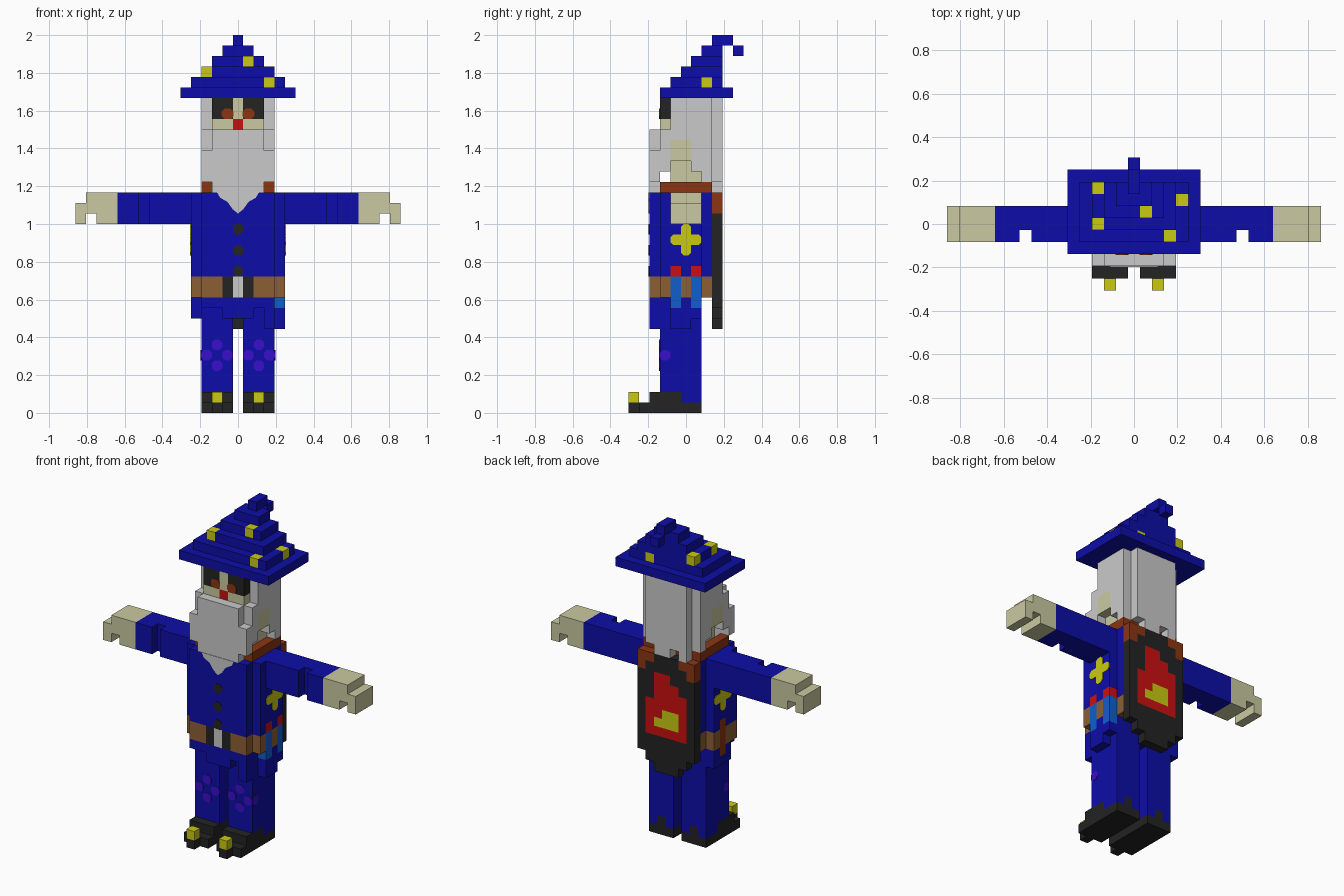
import bpy, bmesh, math
from mathutils import Vector

if "Cube" in bpy.data.objects:
    bpy.data.objects.remove(bpy.data.objects["Cube"])

U = 2 / 36          # edge of one cube


def linear(c):
    c /= 255
    return c / 12.92 if c <= 0.04045 else ((c + 0.055) / 1.055) ** 2.4


PALETTE = {
    "robe_blue": (13, 13, 168), "hair_grey": (202, 202, 202), "skin": (202, 202, 162),
    "charcoal": (35, 35, 35), "yellow": (202, 202, 18), "belt_brown": (140, 94, 52),
    "rust_brown": (139, 53, 18), "red": (202, 16, 16), "vial_blue": (16, 94, 204),
    "purple": (58, 14, 204),
}
MATS = {}
for name, rgb in PALETTE.items():
    m = bpy.data.materials.new(name)
    m.diffuse_color = (*[linear(c) for c in rgb], 1)
    m.use_nodes = True
    m.node_tree.nodes["Principled BSDF"].inputs["Base Color"].default_value = m.diffuse_color
    MATS[name] = m

grid = {}           # cell -> (part, colour)


def span(v):
    return range(v, v + 1) if isinstance(v, int) else range(v[0], v[1] + 1)


def fill(part, colour, x, y, z, mirror=False):
    """Fill an inclusive block of cells; a colour of None clears it."""
    for i in span(x):
        for j in span(y):
            for k in span(z):
                for c in {(i, j, k), (-i if mirror else i, j, k)}:
                    if colour:
                        grid[c] = (part, colour)
                    else:
                        grid.pop(c, None)


# Legs and shoes
fill("legs", "robe_blue", (1, 3), (-2, 1), (1, 10), True)
fill("shoes", "charcoal", (1, 3), (-4, 1), 0, True)
fill("shoes", "charcoal", (1, 3), (-3, -1), 1, True)
fill("shoes", "charcoal", 2, 1, 1, True)
fill("shoes", "charcoal", 2, -5, 0, True)
fill("shoe_bobbles", "yellow", 2, -5, 1, True)

# Robe body with stepped corners, belt and ragged skirt
for part, colour, z in (("robe", "robe_blue", (13, 20)), ("belt", "belt_brown", (11, 12))):
    fill(part, colour, (-3, 3), (-3, 2), z)
    fill(part, colour, (-4, 4), (-2, 1), z)
fill("belt", "charcoal", (-1, 1), -3, (11, 12))
fill("buckle", "hair_grey", 0, -3, (11, 12))
fill("skirt", "robe_blue", (-3, 3), -3, 10)
fill("skirt", "robe_blue", (-1, 1), -3, 9)
fill("skirt", "robe_blue", 3, -3, (8, 9))
fill("skirt", "robe_blue", 0, (-2, 1), (9, 10))
fill("skirt", "robe_blue", 4, (-1, 1), (9, 10), True)
fill("skirt", "robe_blue", 4, (-1, 0), 8)

# Vials and sheath on the belt
for y in (-1, 1):
    fill("vials", "vial_blue", 4, y, (10, 12))
    fill("vials", "red", 4, y, 13)
fill("sheath", "rust_brown", -4, 0, (10, 13))

# Sleeves with an elbow notch, and hands
fill("sleeves", "robe_blue", (5, 11), (-1, 1), (18, 20), True)
fill("sleeves", None, 9, -1, (18, 20), True)
fill("hands", "skin", (12, 13), (-1, 1), (18, 20), True)
fill("hands", "skin", 14, (-1, 1), (19, 20), True)
fill("hands", "skin", 15, (-1, 1), (18, 19), True)

# Collar and cape with flame emblem
fill("collar", "rust_brown", 3, (-2, 2), 21, True)
fill("collar", "rust_brown", (-2, 2), 2, 21)
fill("cape", "charcoal", (-3, 3), 3, (10, 20))
fill("cape", "charcoal", (-2, 2), 3, 9)
fill("cape", "charcoal", (-1, 1), 3, 8)
fill("cape", "rust_brown", 3, 3, (19, 20), True)
fill("cape", "rust_brown", 2, 3, 20, True)
for x, z in (((-2, 2), (12, 15)), ((-2, 1), 16), ((-1, 1), 17), ((0, 1), 18)):
    fill("cape", "red", x, 3, z)
fill("cape", "yellow", (-1, 1), 3, 13)
fill("cape", "yellow", (-1, 0), 3, 14)

# Head and face
fill("head", "skin", (-2, 2), (-1, 1), (21, 29))
fill("head", "skin", (-2, 2), -2, (27, 29))
fill("head", "charcoal", (1, 2), -2, (28, 29), True)
fill("nose", "red", 0, -2, 27)

# Hair: sides, ragged lower edge, back panel, ear patch
fill("hair", "hair_grey", 3, (-1, 2), (24, 29), True)
fill("hair", "hair_grey", 3, (1, 2), 23, True)
fill("hair", "hair_grey", 3, 2, 22, True)
fill("hair", "hair_grey", (-2, 2), 2, (22, 29))
fill("hair", "hair_grey", (-2, 2), 3, (22, 29))
for x in (-2, 0, 1):
    fill("hair", "hair_grey", x, 3, 21)
fill("ears", "skin", 3, (-1, 0), (24, 25), True)

# Beard
fill("beard", "hair_grey", (-2, 2), -3, (21, 26))
fill("beard", "hair_grey", 3, -3, (22, 24), True)
fill("beard", "hair_grey", (-3, 3), -2, (23, 26))

# Pointed hat, layer by layer, with a bent tip and yellow spots
for z, half, y in ((30, 5, (-2, 4)), (31, 4, (-1, 3)), (32, 3, (0, 3)),
                   (33, 2, (1, 3)), (34, 1, (2, 3)), (35, 0, (3, 4)), (34, 0, 5)):
    fill("hat", "robe_blue", (-half, half), y, z)
for x, y, z in ((-3, 0, 32), (1, 1, 33), (3, -1, 31), (4, 2, 31), (-3, 3, 32), (2, 3, 31)):
    fill("hat_spots", "yellow", x, y, z)


# Turn the cells of each part into one mesh of its outer faces
AXES = [Vector(a) for a in ((1, 0, 0), (0, 1, 0), (0, 0, 1))]


def add_object(name, bm, colours):
    mesh = bpy.data.meshes.new(name)
    for c in colours:
        mesh.materials.append(MATS[c])
    bm.to_mesh(mesh)
    bm.free()
    bpy.context.collection.objects.link(bpy.data.objects.new(name, mesh))


for part in dict.fromkeys(p for p, _ in grid.values()):
    cells = {c: col for c, (p, col) in grid.items() if p == part}
    colours = list(dict.fromkeys(cells.values()))
    bm = bmesh.new()
    for cell, colour in cells.items():
        centre = Vector(cell) + Vector((0, 0, 0.5))
        for a in range(3):
            for s in (1, -1):
                near = list(cell)
                near[a] += s
                if tuple(near) in grid:
                    continue
                n, u, v = AXES[a] * s, AXES[(a + 1) % 3], AXES[(a + 2) % 3] * s
                ring = [bm.verts.new((centre + (n + u * p + v * q) / 2) * U)
                        for p, q in ((-1, -1), (1, -1), (1, 1), (-1, 1))]
                bm.faces.new(ring).material_index = colours.index(colour)
    bmesh.ops.remove_doubles(bm, verts=bm.verts, dist=U / 100)
    add_object(part, bm, colours)


# Thin painted plates; outline is in cell units on a front or side plane
def plate(name, colour, outline, plane, side=None, lift=0.003):
    bm = bmesh.new()
    rings = []
    for d in (-0.001, lift):
        if side is None:    # faces -y
            rings.append([bm.verts.new((p * U, plane * U - d, q * U)) for p, q in outline])
        else:               # faces +x or -x
            rings.append([bm.verts.new((side * (plane * U + d), p * U, q * U)) for p, q in outline])
    bm.faces.new(rings[1])
    n = len(outline)
    for i in range(n):
        j = (i + 1) % n
        bm.faces.new((rings[0][i], rings[0][j], rings[1][j], rings[1][i]))
    bmesh.ops.recalc_face_normals(bm, faces=bm.faces)
    add_object(name, bm, [colour])


def octagon(cx, cz, w=0.5, h=0.5, cut=0.27):
    return [(cx + sx * (w - a), cz + sz * (h - b)) for sx, sz, a, b in (
        (-1, -1, cut, 0), (1, -1, cut, 0), (1, -1, 0, cut), (1, 1, 0, cut),
        (1, 1, cut, 0), (-1, 1, cut, 0), (-1, 1, 0, cut), (-1, -1, 0, cut))]


for z in (13.5, 15.5, 17.5):
    plate("button", "charcoal", octagon(0, z), -3.5)
plate("beard_tip", "hair_grey", [(-2, 21), (-1.7, 20.5), (-1, 20.1), (-0.5, 19.4), (0, 19),
                                 (0.5, 19.4), (1, 20.1), (1.7, 20.5), (2, 21)], -3.5)
for s in (-1, 1):
    plate("eye", "rust_brown", octagon(s, 28.5, 0.55, 0.5), -2.5)
    for dx, z in ((-1, 5.5), (1, 5.5), (0, 4.5), (0, 6.5)):
        plate("knee_petal", "purple", octagon(s * 2 + dx, z), -2.5)
    plate("knee_petal_side", "purple", octagon(-2, 5.5), 3.5, s)
    plate("side_star", "yellow", octagon(0, 16.5, 1.5, 0.5), 4.5, s)
    plate("side_star", "yellow", octagon(0, 16.5, 0.5, 1.5), 4.5, s, 0.004)
